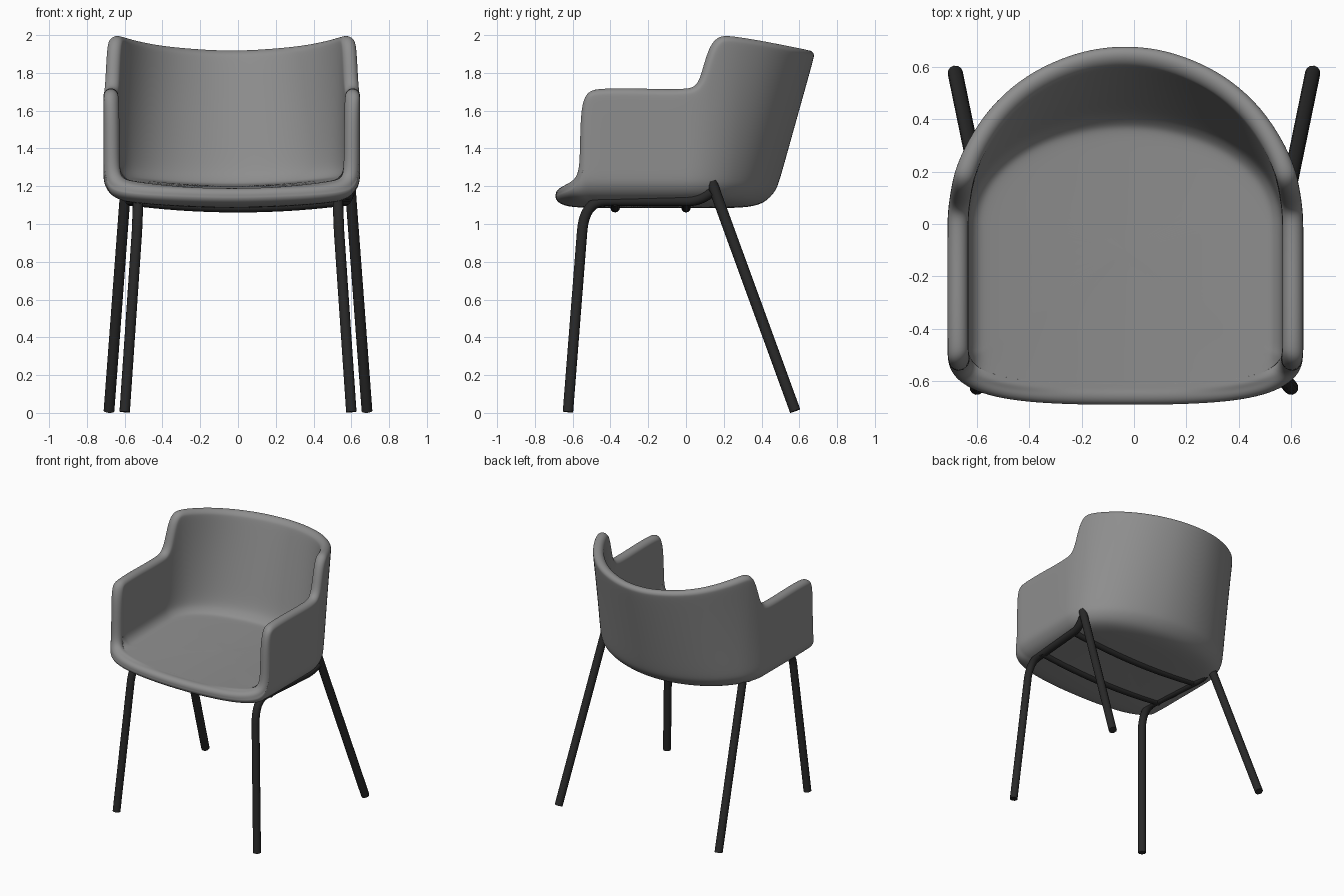
import bpy, bmesh, math
from mathutils import Vector

if "Cube" in bpy.data.objects:
    bpy.data.objects.remove(bpy.data.objects["Cube"])

CX = -0.033      # shell sits slightly off the frame centre
T = 0.08         # shell wall thickness


def material(name, value):
    m = bpy.data.materials.new(name)
    m.diffuse_color = (value, value, value, 1)
    m.use_nodes = True
    m.node_tree.nodes["Principled BSDF"].inputs["Base Color"].default_value = m.diffuse_color
    return m


GREY = material("shell grey", 0.27)
BLACK = material("frame black", 0.022)

# Rim of half the shell, front centre to back centre:
# (distance along outline, rim height, distance along outline at the base)
RIM = [(-.827, 1.19, -.827), (-.79, 1.19, -.79), (-.75, 1.195, -.75),
       (-.70, 1.20, -.70), (-.66, 1.21, -.66), (-.62, 1.225, -.625),
       (-.59, 1.25, -.59), (-.575, 1.30, -.56), (-.572, 1.4, -.53),
       (-.57, 1.5, -.50), (-.565, 1.6, -.46), (-.55, 1.67, -.43),
       (-.52, 1.705, -.40), (-.47, 1.718, -.36), (-.3, 1.72, -.28),
       (-.15, 1.715, -.15), (0, 1.715, 0), (.05, 1.725, .05),
       (.08, 1.76, .10), (.10, 1.83, .14), (.12, 1.90, .18),
       (.14, 1.95, .22), (.17, 1.985, .26), (.21, 2.0, .30),
       (.3, 1.99, .36), (.45, 1.97, .47), (.6, 1.95, .6),
       (.75, 1.935, .75), (.9, 1.925, .9), (1.0, 1.92, 1.0),
       (.69 * math.pi / 2, 1.92, .69 * math.pi / 2)]


def plan(s, z, d):
    """Plan position at distance s along the outline, height z, inset d."""
    w = .68 - d
    if s < -.45:                                   # rounded front edge
        a = min((-.45 - s) / .24, math.pi / 2)
        c, n = max(math.cos(a), 0), math.sin(a)
        k = (c ** 3.4 + n ** 3.4) ** (1 / 3.4)
        return w * c / k, -.45 - (.24 - d) * n / k
    if s <= 0:                                     # straight sides
        return w, s
    a = min(s / .69, math.pi / 2)                  # elliptical leaning back
    return w * math.cos(a), (.46 + (z - 1.1) * .28 - d) * math.sin(a)


def under(x):
    return 1.085 + .04 * (x / .65) ** 2


def floor(x, y):
    return 1.20 + .05 * (x / .6) ** 2 + .02 * y


def shell_column(j):
    """Points from underside centre, up outside, over the rim, to seat centre."""
    s, zr, sb = RIM[j]
    p, q = RIM[max(j - 1, 0)], RIM[min(j + 1, len(RIM) - 1)]
    t = Vector((q[0] - p[0], q[1] - p[1])).normalized()
    nrm = Vector((t.y, -t.x))
    if j in (0, len(RIM) - 1):
        nrm = Vector((0, -1))
    pts = []
    zb = under(plan(sb, 1.1, .1)[0])
    rb = min(.13, (zr - zb) * .5)
    # underside
    bx, by = plan(sb, zb, .17)
    for k in (0, .35, .7, 1):
        pts.append((bx * k, -.1 + (by + .1) * k, under(bx * k)))
    # rounded lower edge
    for a in (25, 50, 72, 90):
        a = math.radians(a)
        d, z = .13 * (1 - math.sin(a)), zb + rb * (1 - math.cos(a))
        pts.append((*plan(sb, z, d), z))
    # outer wall
    z0 = zb + rb
    e = T / 2 if zr > 1.26 else (zr - zb) * .3
    top_s, top_z = s + nrm.x * e, zr + nrm.y * e
    for k in (.25, .5, .75):
        z = z0 + (top_z - z0) * k
        pts.append((*plan(sb + (top_s - sb) * k, z, 0), z))
    # rounded rim
    for i in range(9):
        a = math.pi * i / 8
        g = e * (1 - math.sin(a))
        ss, z = s + nrm.x * g, zr + nrm.y * g
        x, y = plan(ss, z, T / 2 * (1 - math.cos(a)))
        pts.append((x, y, max(z, floor(x, y)) if i > 4 else z))
    # inner wall and fillet
    ix, iy = plan(sb, 1.25, T)
    zf = floor(ix, iy)
    h = max(top_z - zf, 0)
    f = min(.07, h * .5)
    for k in (.75, .5, .25, 0):
        z = zf + f + (h - f) * k if h else zf
        x, y = plan(sb + (top_s - sb) * k, z, T)
        pts.append((x, y, max(z, floor(x, y))))
    for a in (35, 65, 90):
        a = math.radians(a)
        x, y = plan(sb, zf, T + .06 * (1 - math.cos(a)))
        pts.append((x, y, floor(x, y) + f * (1 - math.sin(a))))
    # seat surface
    x1, y1 = plan(sb, zf, T + .06)
    for k in (.85, .6, .3, 0):
        x, y = x1 * k, -.1 + (y1 + .1) * k
        pts.append((x, y, floor(x, y)))
    return pts


# Seat shell: half grid, mirrored and smoothed
bm = bmesh.new()
cols = [[bm.verts.new(p) for p in shell_column(j)] for j in range(len(RIM))]
for a, b in zip(cols, cols[1:]):
    for i in range(len(a) - 1):
        bm.faces.new((a[i], b[i], b[i + 1], a[i + 1]))
bmesh.ops.remove_doubles(bm, verts=bm.verts, dist=.0005)
bmesh.ops.recalc_face_normals(bm, faces=bm.faces)
# the half is open, so make sure the seat top faces up
seat = min(bm.faces, key=lambda f: (f.calc_center_median() - Vector((.1, -.1, 1.2))).length)
if seat.normal.z < 0:
    bmesh.ops.reverse_faces(bm, faces=bm.faces)
for f in bm.faces:
    f.smooth = True
mesh = bpy.data.meshes.new("seat_shell")
bm.to_mesh(mesh)
bm.free()
mesh.materials.append(GREY)
shell = bpy.data.objects.new("seat_shell", mesh)
shell.location.x = CX
bpy.context.collection.objects.link(shell)
mir = shell.modifiers.new("mirror", 'MIRROR')
mir.use_clip = True
sub = shell.modifiers.new("smooth", 'SUBSURF')
sub.levels = sub.render_levels = 2


def tube(name, pts, radius):
    cu = bpy.data.curves.new(name, 'CURVE')
    cu.dimensions = '3D'
    cu.bevel_depth = radius
    cu.bevel_resolution = 4
    cu.use_fill_caps = True
    sp = cu.splines.new('POLY')
    sp.points.add(len(pts) - 1)
    for pt, co in zip(sp.points, pts):
        pt.co = (*co, 1)
    cu.materials.append(BLACK)
    ob = bpy.data.objects.new(name, cu)
    bpy.context.collection.objects.link(ob)


def bend(a, b, c, n=8):
    """Smooth bend from a to c around corner b."""
    a, b, c = Vector(a), Vector(b), Vector(c)
    return [a * (1 - t) ** 2 + b * 2 * t * (1 - t) + c * t * t
            for t in (i / n for i in range(n + 1))]


# Legs: front leg bends into the side rail, back leg meets its end
for side, m in (("left", -1), ("right", 1)):
    rail = [(m * .6, -.625, .005)]
    rail += bend((m * .535, -.55, .96), (m * .528, -.538, 1.125), (m * .53, -.42, 1.122))
    rail += bend((m * .565, .02, 1.122), (m * .575, .08, 1.125), (m * .592, .135, 1.17), 5)
    tube(side + "_front_leg_and_rail", rail, .028)
    tube(side + "_back_leg", [(m * .683, .578, .01), (m * .592, .135, 1.225)], .029)

# Curved cross bars under the seat
for name, y in (("front_cross_bar", -.375), ("middle_cross_bar", 0)):
    tube(name, [(x * .055, y, 1.086 + .034 * (x / 10) ** 2) for x in range(-10, 11)], .025)
